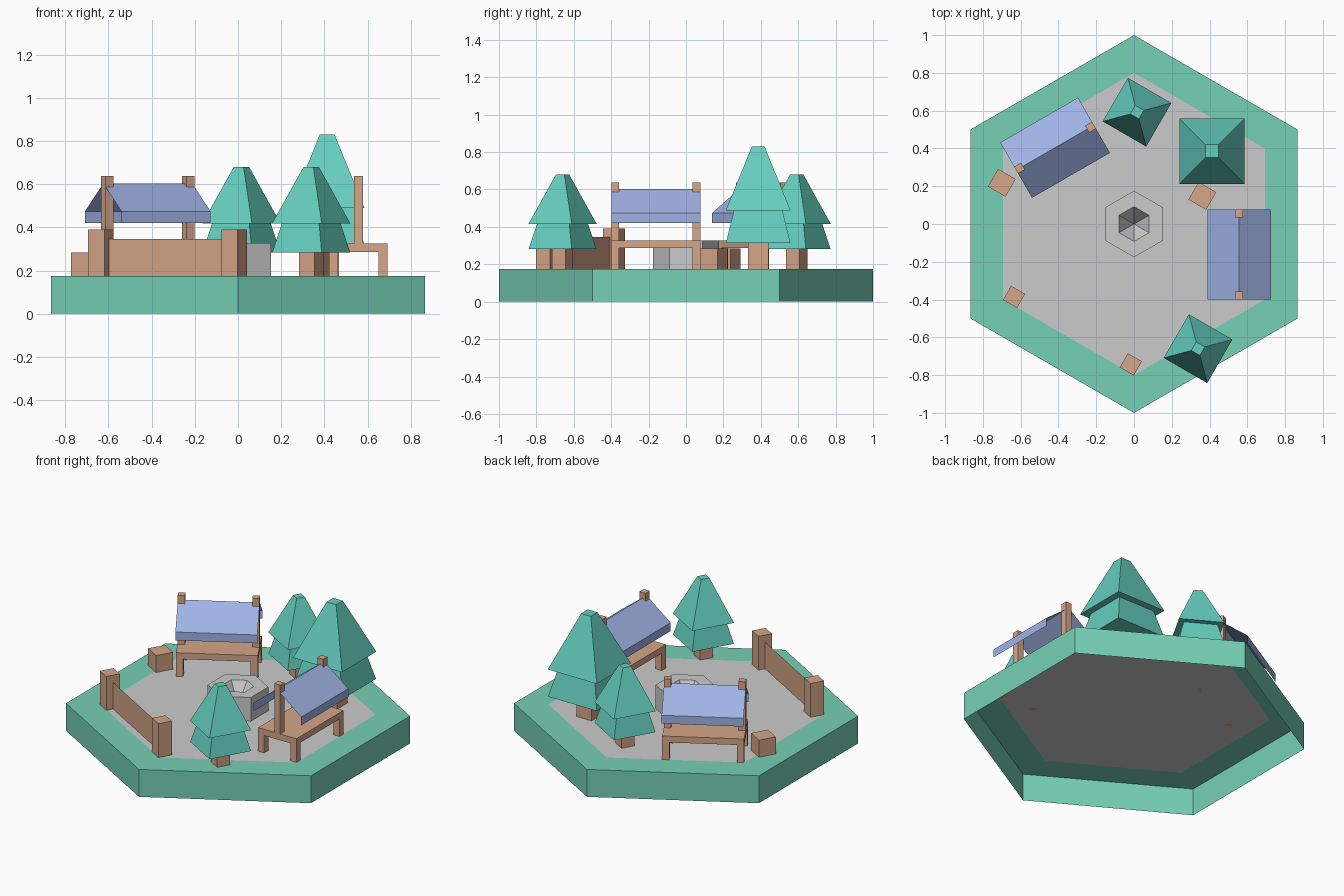
import bpy, bmesh
from math import cos, sin, pi, radians
from mathutils import Matrix

if "Cube" in bpy.data.objects:
    bpy.data.objects.remove(bpy.data.objects["Cube"])

G = 0.175  # ground height


def mat(name, rgb):
    m = bpy.data.materials.new(name)
    m.diffuse_color = (*rgb, 1)
    m.use_nodes = True
    m.node_tree.nodes["Principled BSDF"].inputs["Base Color"].default_value = m.diffuse_color
    return m


GRASS = mat("grass", (0.18, 0.63, 0.46))
LEAF = mat("leaf", (0.13, 0.62, 0.52))
WOOD = mat("wood", (0.67, 0.38, 0.25))
ROOF = mat("roof_blue", (0.35, 0.45, 0.78))


def finish(name, bm, material=None, at=(0, 0, 0), turn=0, outward=True):
    if outward:
        bmesh.ops.recalc_face_normals(bm, faces=bm.faces)
    me = bpy.data.meshes.new(name)
    bm.to_mesh(me)
    bm.free()
    ob = bpy.data.objects.new(name, me)
    ob.matrix_world = Matrix.Translation(at) @ Matrix.Rotation(radians(turn), 4, 'Z')
    if material:
        me.materials.append(material)
    bpy.context.collection.objects.link(ob)
    return ob


def stack(name, rings, sides, phase, material=None, at=(0, 0, 0), turn=0, cap_low=False, cap_top=False):
    """Polygonal rings (radius, z) joined by faces; radius 0 is a point."""
    bm = bmesh.new()
    loops = []
    for r, z in rings:
        if r == 0:
            loops.append([bm.verts.new((0, 0, z))] * sides)
        else:
            loops.append([bm.verts.new((r * cos(phase + 2 * pi * i / sides),
                                        r * sin(phase + 2 * pi * i / sides), z)) for i in range(sides)])
    for a, b in zip(loops, loops[1:]):
        for i in range(sides):
            j = (i + 1) % sides
            bm.faces.new(list(dict.fromkeys((a[i], a[j], b[j], b[i]))))
    if cap_low:
        bm.faces.new(loops[0][::-1])
    if cap_top:
        bm.faces.new(loops[-1])
    return finish(name, bm, material, at, turn, outward=False)


def block(name, half, z0, z1, x, y, turn=0, material=WOOD):
    """Square pillar standing on the ground, open underneath."""
    r = half * 2 ** 0.5
    return stack(name, [(r, z0), (r, z1)], 4, pi / 4, material, (x, y, 0), turn, cap_top=True)


def add_box(bm, x0, x1, y0, y1, z0, z1):
    m = Matrix.Translation(((x0 + x1) / 2, (y0 + y1) / 2, (z0 + z1) / 2)) \
        @ Matrix.Diagonal((x1 - x0, y1 - y0, z1 - z0, 1))
    bmesh.ops.create_cube(bm, size=1, matrix=m)


def tree(name, x, y, s, turn):
    q = s * 2 ** 0.5
    at = (x, y, G)
    stack(name + "_trunk", [(0.054 * q, 0), (0.054 * q, 0.15 * s)], 4, pi / 4, WOOD, at, turn)
    stack(name + "_lower_tier", [(0.172 * q, 0.14 * s), (0.128 * q, 0.32 * s)],
          4, pi / 4, LEAF, at, turn, cap_low=True)
    stack(name + "_upper_tier", [(0.173 * q, 0.314 * s), (0.034 * q, 0.655 * s)],
          4, pi / 4, LEAF, at, turn, cap_low=True, cap_top=True)


def stall(name, x, y, turn):
    hw, hl, t = 0.135, 0.238, 0.042
    # table with four corner legs
    bm = bmesh.new()
    add_box(bm, -hw, hw, -hl, hl, 0.286, 0.326)
    for sx in (-1, 1):
        for sy in (-1, 1):
            xs = sorted((sx * hw, sx * (hw - t)))
            ys = sorted((sy * hl, sy * (hl - t)))
            add_box(bm, *xs, *ys, G, 0.286)
    finish(name + "_table", bm, WOOD, (x, y, 0), turn)
    # roof posts on the centre line
    bm = bmesh.new()
    for sy in (-1, 1):
        ys = sorted((sy * hl, sy * (hl - t)))
        add_box(bm, -t / 2, t / 2, *ys, 0.326, 0.638)
    finish(name + "_posts", bm, WOOD, (x, y, 0), turn)
    # thin gabled awning with hanging valance
    bm = bmesh.new()
    profile = [(-0.169, 0.421), (-0.169, 0.474), (0, 0.603), (0.169, 0.474), (0.169, 0.421)]
    rows = [[bm.verts.new((px, sy * hl, pz)) for px, pz in profile] for sy in (-1, 1)]
    for i in range(4):
        bm.faces.new((rows[0][i], rows[0][i + 1], rows[1][i + 1], rows[1][i]))
    bmesh.ops.reverse_faces(bm, faces=[f for f in bm.faces if f.calc_center_median().dot(f.normal) < 0])
    bm.normal_update()
    for f in bm.faces:
        c = f.calc_center_median()
        if f.normal.x * c.x < 0:
            f.normal_flip()
    finish(name + "_roof", bm, ROOF, (x, y, 0), turn, outward=False)


# hexagonal tile: open-bottomed grass rim and grey plaza
stack("grass_rim", [(1, 0), (1, G), (0.8, G)], 6, pi / 2, GRASS)
stack("plaza", [(0.8, G)], 6, pi / 2, cap_top=True)

# well with a tapering pit
stack("well", [(0.176, G), (0.176, 0.327), (0.092, 0.327), (0, 0.2)], 6, pi / 2)

# market stalls
stall("right_stall", 0.557, -0.161, 0)
stall("left_stall", -0.418, 0.404, -60)

# trees
tree("large_tree", 0.413, 0.386, 1, 0)
tree("back_tree", 0.016, 0.592, 0.77, -30)
tree("front_tree", 0.339, -0.66, 0.77, -30)

# fence: two posts and a flat panel
A, B = (-0.635, -0.386), (-0.017, -0.743)
block("fence_post_left", 0.043, G, 0.391, *A, -30)
block("fence_post_right", 0.043, G, 0.391, *B, -30)
bm = bmesh.new()
bm.faces.new([bm.verts.new((*p, z)) for p, z in ((A, G), (B, G), (B, 0.345), (A, 0.345))])
finish("fence_panel", bm, WOOD, outward=False)

# crates
block("left_crate", 0.054, G, 0.284, -0.70, 0.218, -30)
block("right_crate", 0.054, G, 0.284, 0.362, 0.149, -30)
